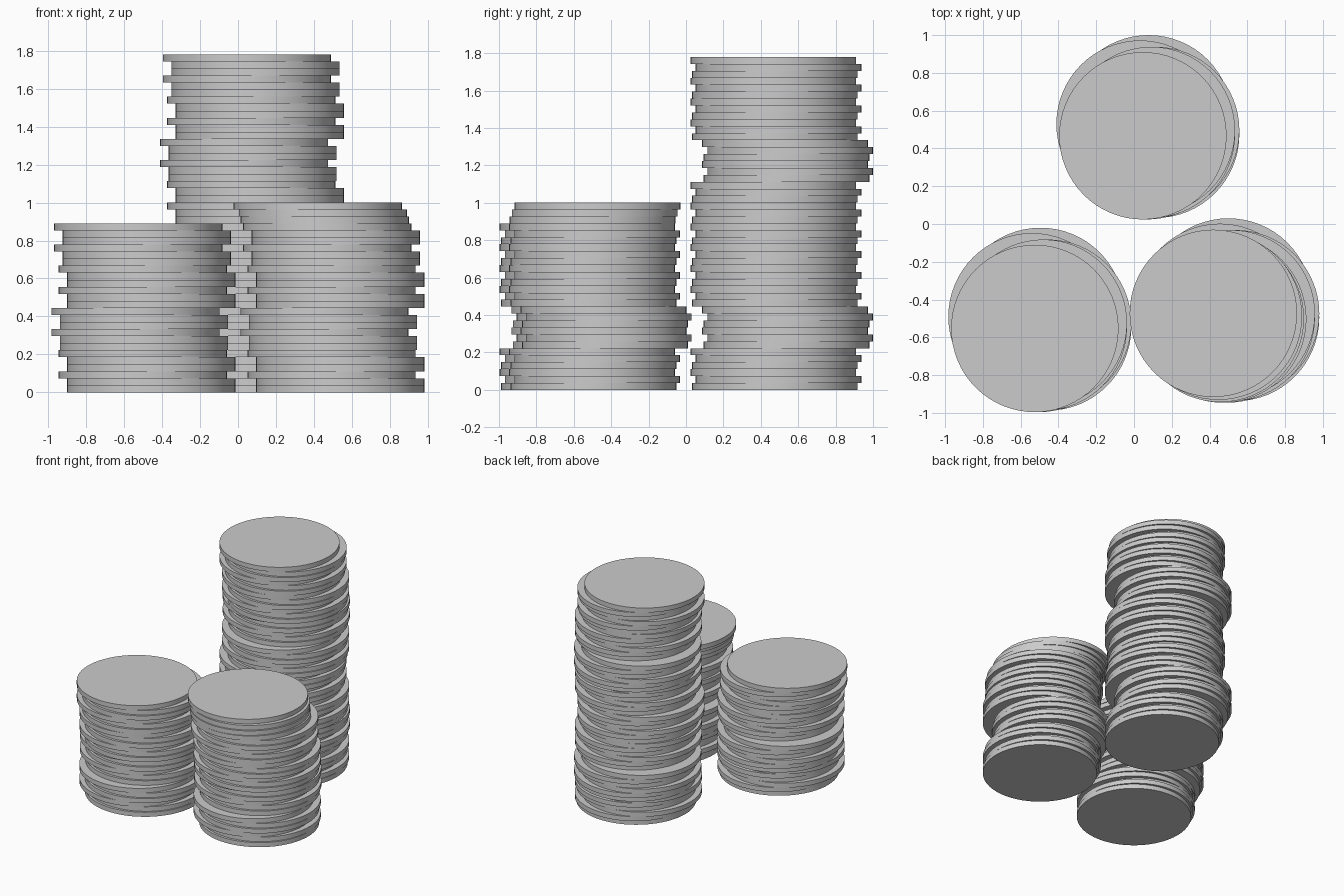
import bpy, bmesh
from mathutils import Matrix

if "Cube" in bpy.data.objects:
    bpy.data.objects.remove(bpy.data.objects["Cube"])

R, T = 0.443, 1.78 / 48  # coin radius and thickness

# Loose shifts inside each group of three coins, and of each block of six coins
GROUP = [(0.0, -0.02), (0.0, 0.0), (-0.045, -0.028)]
BLOCK = [(0.0, 0.0), (-0.038, 0.062), (0.0, 0.0), (-0.023, 0.0)]


def repeated(n, x, y):
    """Centres of n coins following the repeating stacking pattern."""
    out = []
    for i in range(n):
        g, b = GROUP[i % 3], BLOCK[(i // 6) % 4]
        out.append((x + g[0] + b[0], y + g[1] + b[1]))
    return out


def coin_stack(name, centres):
    bm = bmesh.new()
    for i, (x, y) in enumerate(centres):
        bmesh.ops.create_cone(bm, cap_ends=True, segments=64, radius1=R, radius2=R, depth=T,
                              matrix=Matrix.Translation((x, y, (i + 0.5) * T)))
    mesh = bpy.data.meshes.new(name)
    bm.to_mesh(mesh)
    bm.free()
    obj = bpy.data.objects.new(name, mesh)
    bpy.context.collection.objects.link(obj)
    bpy.ops.object.select_all(action='DESELECT')
    obj.select_set(True)
    bpy.context.view_layer.objects.active = obj
    bpy.ops.object.shade_smooth_by_angle()


# Tall back stack, short left stack, right stack with three extra coins on top
coin_stack("back_coin_stack", repeated(48, 0.115, 0.495))
coin_stack("left_coin_stack", repeated(24, -0.457, -0.525))
coin_stack("right_coin_stack", repeated(24, 0.538, -0.475)
           + [(0.457, -0.50), (0.447, -0.488), (0.42, -0.473)])
